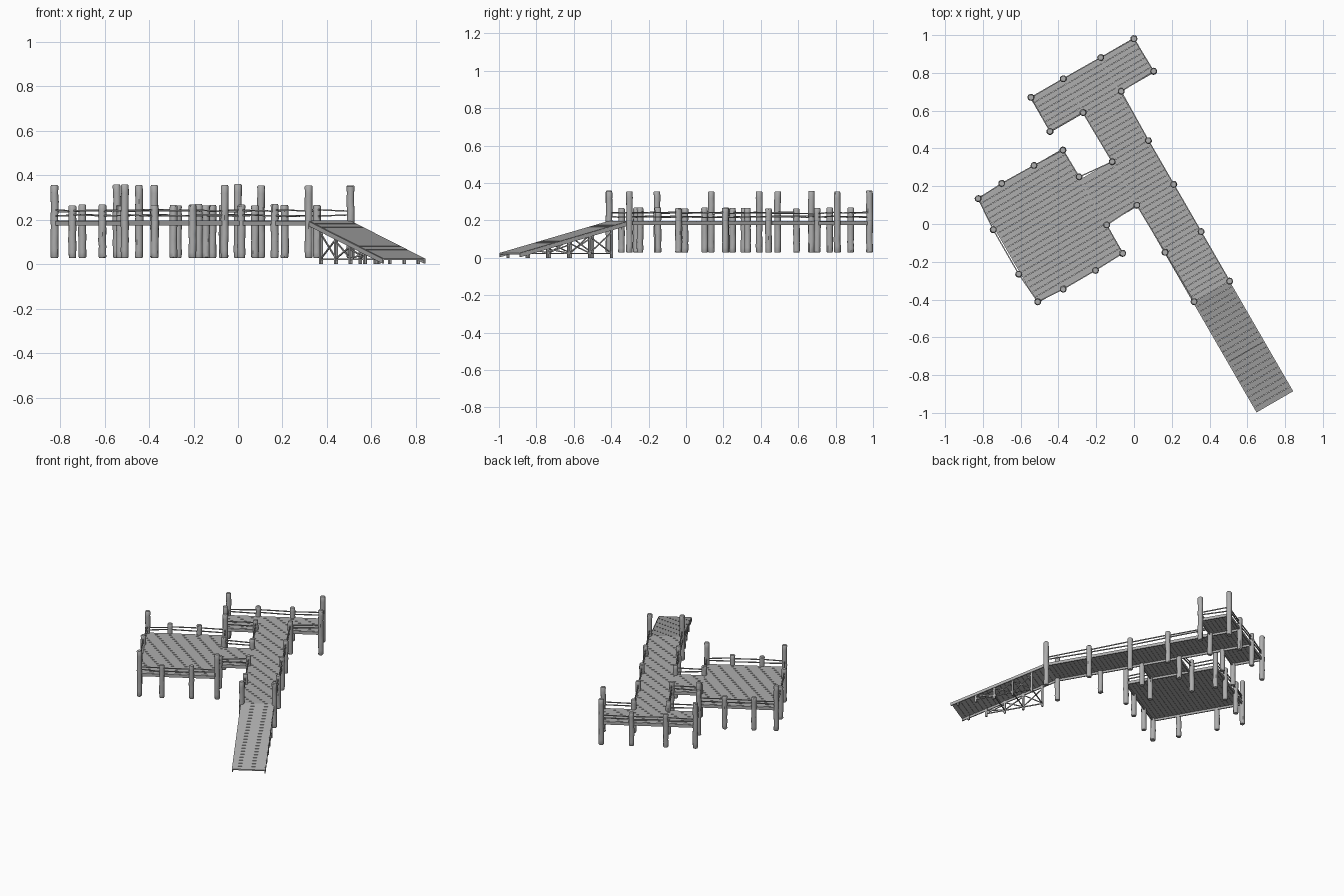
import bpy, bmesh, math, random
from mathutils import Matrix, Vector

if "Cube" in bpy.data.objects:
    bpy.data.objects.remove(bpy.data.objects["Cube"])
random.seed(4)
TURN = Matrix.Rotation(math.radians(30), 4, 'Z')  # whole pier is turned 30 degrees

grey = bpy.data.materials.new("weathered_grey")
grey.use_nodes = True
grey.diffuse_color = (0.42, 0.42, 0.42, 1)
grey.node_tree.nodes["Principled BSDF"].inputs["Base Color"].default_value = (0.42, 0.42, 0.42, 1)

TOP, BOTTOM = 0.197, 0.174          # deck surface and underside of edge beams
START, END = -0.515, -1.189         # ramp extent along the pier
WEST, EAST = 0.067, 0.283           # walkway edges


def finish(bm, name, smooth=False):
    bmesh.ops.recalc_face_normals(bm, faces=bm.faces)
    bm.transform(TURN)
    mesh = bpy.data.meshes.new(name)
    bm.to_mesh(mesh)
    bm.free()
    mesh.materials.append(grey)
    ob = bpy.data.objects.new(name, mesh)
    bpy.context.collection.objects.link(ob)
    if smooth:
        bpy.ops.object.select_all(action='DESELECT')
        ob.select_set(True)
        bpy.context.view_layer.objects.active = ob
        bpy.ops.object.shade_smooth_by_angle(angle=math.radians(40))


def box(bm, lo, hi):
    lo, hi = Vector(lo), Vector(hi)
    m = Matrix.Translation((lo + hi) / 2) @ Matrix.Diagonal((*(hi - lo), 1))
    bmesh.ops.create_cube(bm, size=1, matrix=m)


def bar(bm, p, q, size):
    """Square bar between two points."""
    p, q = Vector(p), Vector(q)
    d = q - p
    m = (Matrix.Translation((p + q) / 2) @ d.to_track_quat('Z', 'Y').to_matrix().to_4x4()
         @ Matrix.Diagonal((size, size, d.length, 1)))
    bmesh.ops.create_cube(bm, size=1, matrix=m)


def planks(bm, a0, a1, b0, b1, width=0.03, gap=0.0015):
    n = round((b1 - b0) / width)
    step = (b1 - b0) / n
    for i in range(n):
        box(bm, (a0, b0 + i * step + gap / 2, TOP - 0.008),
            (a1, b0 + (i + 1) * step - gap / 2, TOP))


def beams(bm, a0, a1, b0, b1, sides, t=0.008):
    """Edge beams on the chosen sides: W, E, S, N."""
    z0, z1 = BOTTOM, TOP - 0.002
    spans = {'W': (a0 - t / 2, a0 + t / 2, b0, b1), 'E': (a1 - t / 2, a1 + t / 2, b0, b1),
             'S': (a0, a1, b0 - t / 2, b0 + t / 2), 'N': (a0, a1, b1 - t / 2, b1 + t / 2)}
    for s in sides:
        x0, x1, y0, y1 = spans[s]
        box(bm, (x0, y0, z0), (x1, y1, z1))


# Decks with their edge beams
decks = {
    "walkway": (WEST, EAST, START, 0.85, "WEN"),
    "head_west": (-0.138, WEST, 0.645, 0.85, "WSN"),
    "head_east": (EAST, 0.49, 0.645, 0.85, "ESN"),
    "connector": (-0.13, WEST, 0.075, 0.343, "SN"),
    "platform": (-0.648, -0.13, -0.104, 0.53, "WESN"),
}
for name, (a0, a1, b0, b1, sides) in decks.items():
    bm = bmesh.new()
    planks(bm, a0, a1, b0, b1)
    finish(bm, name + "_planks")
    bm = bmesh.new()
    beams(bm, a0, a1, b0, b1, sides)
    finish(bm, name + "_beams")


# Ramp: a level deck sheared down to the ground
def drop(b):
    return 0.171 * (b - START) / (START - END)


for name, build in (("ramp_planks", lambda m: planks(m, WEST, EAST, END, START)),
                    ("ramp_beams", lambda m: beams(m, WEST, EAST, END, START, "WE"))):
    bm = bmesh.new()
    build(bm)
    for v in bm.verts:
        v.co.z += drop(v.co.y)
    finish(bm, name)

# Trestle under the ramp: legs, bottom rails and cross braces
stations = [-0.62, -0.755, -0.885, -1.015, -1.14]
bm = bmesh.new()
for a in (WEST + 0.006, EAST - 0.006):
    for b in stations:
        box(bm, (a - 0.006, b - 0.006, 0), (a + 0.006, b + 0.006, TOP - 0.01 + drop(b)))
finish(bm, "ramp_legs")
bm = bmesh.new()
for a in (WEST + 0.006, EAST - 0.006):
    bar(bm, (a, stations[0], 0.022), (a, stations[3], 0.022), 0.006)
    for b, c in zip(stations[:3], stations[1:4]):
        hb, hc = BOTTOM + drop(b), BOTTOM + drop(c)
        bar(bm, (a, b, 0.025), (a, c, hc), 0.006)
        bar(bm, (a, b, hb - 0.012), (a, c, 0.025), 0.006)
for b in stations[:3]:
    bar(bm, (WEST, b, 0.022), (EAST, b, 0.022), 0.006)
finish(bm, "ramp_braces")

# Post positions follow the outline of the pier, so rails link neighbours
loop = [(0.287, -0.515), (0.287, -0.212), (0.287, 0.077), (0.287, 0.344), (0.292, 0.642),
        (0.494, 0.648), (0.490, 0.850), (0.288, 0.851), (0.060, 0.853), (-0.137, 0.853),
        (-0.140, 0.647), (0.061, 0.646), (0.065, 0.343), (-0.127, 0.361), (-0.130, 0.527),
        (-0.304, 0.533), (-0.499, 0.536), (-0.647, 0.529), (-0.660, 0.346), (-0.661, 0.075),
        (-0.647, -0.102), (-0.497, -0.111), (-0.300, -0.110), (-0.130, -0.104),
        (-0.128, 0.068), (0.063, 0.079), (0.068, -0.212), (0.070, -0.515)]
tall = {0, 5, 6, 9, 10, 14, 17, 20, 23, 27}


def post(bm, a, b, top, r=0.0175, sides=12):
    """Slightly uneven log with chamfered ends."""
    z0, rings = 0.027, []
    n = 9
    heights = [z0, z0 + 0.005] + [z0 + (top - z0) * i / n for i in range(1, n)] + [top - 0.005, top]
    for i, z in enumerate(heights):
        end = i in (0, len(heights) - 1)
        da, db = random.uniform(-.001, .001), random.uniform(-.001, .001)
        ring = []
        for k in range(sides):
            ang = math.tau * k / sides
            rad = r * (0.8 if end else random.uniform(0.93, 1.06))
            ring.append(bm.verts.new((a + da + rad * math.cos(ang), b + db + rad * math.sin(ang), z)))
        rings.append(ring)
    for low, high in zip(rings, rings[1:]):
        for k in range(sides):
            j = (k + 1) % sides
            bm.faces.new((low[k], low[j], high[j], high[k]))
    bm.faces.new(rings[0][::-1])
    bm.faces.new(rings[-1])


for name, group in (("tall_posts", True), ("short_posts", False)):
    bm = bmesh.new()
    for i, (a, b) in enumerate(loop):
        if (i in tall) == group:
            post(bm, a, b, (0.357 if group else 0.267) + random.uniform(-.004, .003))
    finish(bm, name, smooth=True)

# Two thin, slightly crooked rails between neighbouring posts
for name, z in (("lower_rails", 0.219), ("upper_rails", 0.24)):
    bm = bmesh.new()
    for p, q in zip(loop, loop[1:]):
        za, zb = (z + random.uniform(-.005, .005) for _ in range(2))
        bar(bm, (*p, za), (*q, zb), 0.006)
    finish(bm, name)
